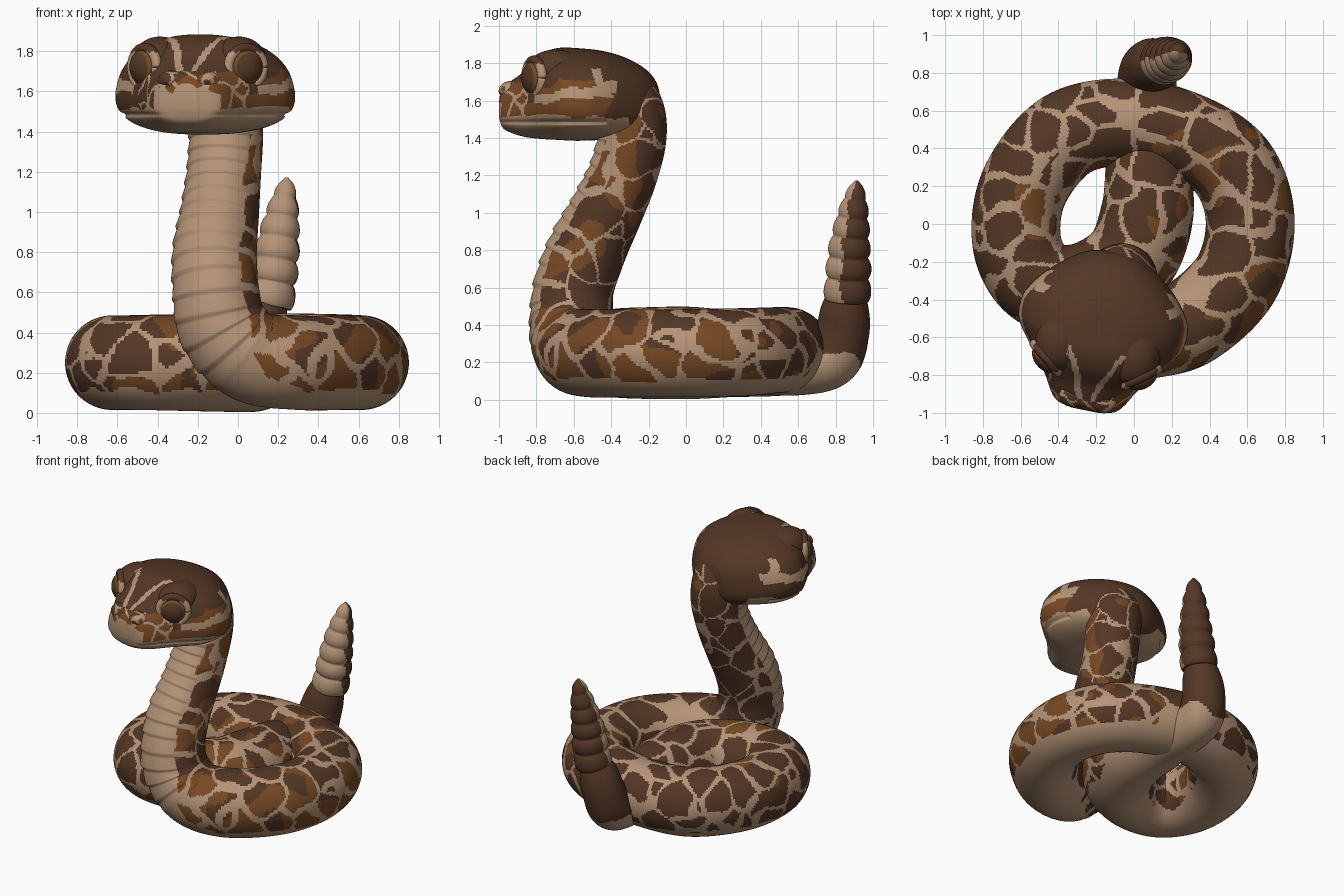
import bpy, bmesh, math
from mathutils import Vector, noise

if "Cube" in bpy.data.objects:
    bpy.data.objects.remove(bpy.data.objects["Cube"])

# Colours
def material(name, rgb):
    m = bpy.data.materials.new(name)
    m.diffuse_color = (*rgb, 1)
    m.use_nodes = True
    m.node_tree.nodes["Principled BSDF"].inputs["Base Color"].default_value = m.diffuse_color
    return m

MATS = [material("cream_scales", (0.46, 0.295, 0.185)),
        material("dark_brown_scales", (0.088, 0.038, 0.019)),
        material("rust_brown_scales", (0.185, 0.066, 0.018))]
CREAM, DARK, RUST = 0, 1, 2

def spline(pts, step):
    """Catmull-Rom through tuples of any length, about `step` apart."""
    out = []
    for k in range(len(pts) - 1):
        p = [pts[max(0, min(len(pts) - 1, k + o))] for o in (-1, 0, 1, 2)]
        n = max(2, math.ceil(math.dist(p[1][:3], p[2][:3]) / step))
        for j in range(n + (k == len(pts) - 2)):
            t = j / n
            out.append([0.5 * (2*b + (c - a)*t + (2*a - 5*b + 4*c - d)*t*t + (3*b - a - 3*c + d)*t**3)
                        for a, b, c, d in zip(*p)])
    return out

def skin(name, rings, colour):
    """Closed skin over rings; colour(centre, normal, ring, angle) picks the material."""
    n = len(rings[0])
    verts = [v for r in rings for v in r]
    faces = [(i*n + j, i*n + (j + 1) % n, (i + 1)*n + (j + 1) % n, (i + 1)*n + j)
             for i in range(len(rings) - 1) for j in range(n)]
    faces += [tuple(range(n)), tuple(range(len(verts) - n, len(verts)))]
    me = bpy.data.meshes.new(name)
    me.from_pydata(verts, [], faces)
    bm = bmesh.new()
    bm.from_mesh(me)
    bmesh.ops.recalc_face_normals(bm, faces=bm.faces)
    bm.to_mesh(me)
    bm.free()
    for m in MATS:
        me.materials.append(m)
    for f in me.polygons:
        f.use_smooth = True
        f.material_index = colour(f.center, f.normal, min(f.index // n, len(rings) - 1),
                                  (f.index % n + 0.5) / n * 2 * math.pi)
    ob = bpy.data.objects.new(name, me)
    bpy.context.collection.objects.link(ob)
    return ob

def tube(path, n, shape=lambda i, a: 1.0):
    """Rings around a path of (x, y, z, radius, dorsal direction)."""
    c = [Vector(p[:3]) for p in path]
    rings = []
    for i, p in enumerate(path):
        t = (c[min(i + 1, len(c) - 1)] - c[max(i - 1, 0)]).normalized()
        d = Vector(p[4:7])
        d = (d - t * d.dot(t)).normalized()
        s = t.cross(d)
        rings.append([c[i] + (d * math.cos(a) + s * math.sin(a)) * p[3] * shape(i, a)
                      for a in (j / n * 2 * math.pi for j in range(n))])
    return rings

def brown(co, nor):
    """Rust on the front-right flanks, dark elsewhere."""
    lean = nor.dot(Vector((0.6, -0.6, -0.2)))
    return RUST if noise.noise(co * 5.5) * 0.9 + lean * 0.65 > 0.24 else DARK

def blotches(co, nor, scale, gap):
    """Brown cells separated by cream seams."""
    p = co * scale
    p = p + noise.noise_vector(p * 1.3) * 0.28
    d, pts = noise.voronoi(p)
    e = (p - pts[1]).length - (p - pts[0]).length
    return CREAM if e < gap else brown(co, nor)

# Body: neck down, round the ring, through the middle and out at the back
U = (0, 0, 1)
N = (0.48, 0.88, 0)
body_path = spline([
    (-.11, -.38, 1.68, .16, .2, .9, .4), (-.08, -.31, 1.55, .19, .3, .95, .2),
    (-.06, -.29, 1.40, .185, *N), (-.07, -.34, 1.2, .185, *N), (-.09, -.43, 1.0, .195, *N),
    (-.115, -.53, .8, .21, *N), (-.11, -.60, .6, .215, *N), (-.07, -.61, .42, .225, .3, .9, .3),
    (.07, -.59, .28, .23, 0, .5, .8), (.30, -.52, .25, .235, *U), (.54, -.29, .25, .235, *U),
    (.615, .02, .25, .235, *U), (.52, .30, .255, .235, *U), (.27, .47, .265, .23, *U),
    (-.04, .54, .265, .23, *U), (-.36, .47, .255, .235, *U), (-.58, .20, .25, .235, *U),
    (-.62, -.10, .25, .235, *U), (-.50, -.31, .25, .235, *U), (-.27, -.34, .25, .24, *U),
    (-.03, -.20, .25, .245, *U), (.07, .06, .25, .245, *U), (.07, .36, .235, .215, *U),
    (.07, .62, .19, .165, *U), (.07, .78, .225, .155, 0, -.5, .8), (.09, .835, .36, .145, 0, -1, .2),
    (.12, .85, .48, .13, 0, -1, 0), (.15, .86, .57, .10, 0, -1, 0)], 0.0095)

travel = [0.0]
for a, b in zip(body_path, body_path[1:]):
    travel.append(travel[-1] + math.dist(a[:3], b[:3]))

def belly_plates(i, a):
    # overlapping plates across the neck front
    if travel[i] > 1.5 or math.cos(a) > -0.2:
        return 1.0
    w = min(1, (-0.2 - math.cos(a)) * 3)
    return 1 + w * 0.065 * ((travel[i] / 0.085) % 1.0 - 0.5)

def body_colour(co, nor, i, a):
    if co.y > 0.69 and travel[i] > 5:
        return CREAM if co.z < 0.2 + noise.noise(co * 6) * 0.08 else DARK
    low = max(0, min(1, (travel[i] - 1.15) / 0.35))
    if math.cos(a) < -0.38 - 0.22 * low + noise.noise(co * 7) * 0.14:
        return CREAM
    back = travel[i] < 1.2 and math.cos(a) > 0.2
    return blotches(co, nor, 4.6, 0.05 if back else 0.115)

skin("body", tube(body_path, 104, belly_plates), body_colour)

# Rattle: six shrinking beads
R = (0, -1, 0)
rattle_path = spline([(.15, .86, .53, .125, *R), (.17, .867, .65, .123, *R), (.19, .872, .78, .115, *R),
                      (.21, .885, .92, .097, *R), (.228, .9, 1.04, .073, *R), (.24, .91, 1.13, .042, *R),
                      (.243, .912, 1.172, .008, *R)], 0.008)

def beads(i, a):
    k = i / (len(rattle_path) - 1)
    return 0.84 + 0.18 * abs(math.sin(math.pi * 6 * k ** 1.12 + 0.25)) ** 0.6

skin("rattle", tube(rattle_path, 48, beads),
     lambda co, nor, i, a: CREAM if nor.y + nor.x * 0.25 < -0.12 + noise.noise(co * 7) * 0.3 else DARK)

# Head: lofted along its own axis, turned a little to one side
F = Vector((-.2, -.98, 0)).normalized()
S = Vector((-F.y, F.x, 0))
HEAD = Vector((-.17, -.55, 0))

def place(u, v, z):
    return HEAD + F * u + S * v + Vector((0, 0, z))

# forward, half width, bottom, top
sections = spline([(-.41, .04, 1.54, 1.62), (-.39, .14, 1.47, 1.70), (-.33, .24, 1.42, 1.77),
                   (-.22, .36, 1.40, 1.83), (-.10, .435, 1.39, 1.865), (.03, .435, 1.385, 1.88),
                   (.14, .365, 1.39, 1.88), (.23, .29, 1.395, 1.84), (.31, .235, 1.405, 1.76),
                   (.38, .195, 1.425, 1.71), (.425, .15, 1.45, 1.68), (.445, .07, 1.50, 1.64)], 0.008)

def power(x, e):
    return math.copysign(abs(x) ** e, x)

head_rings = []
for u, hw, lo, hi in sections:
    ring = []
    for j in range(150):
        a = j / 150 * 2 * math.pi
        h = power(math.sin(a), 0.82)
        z = (lo + hi) / 2 + (hi - lo) / 2 * h
        v = hw * power(math.cos(a), 0.82) * (1 - 0.13 * h)
        if u > -0.2:  # mouth groove
            v *= 1 - 0.05 * math.exp(-((z - 1.485) / 0.010) ** 2)
        ring.append(place(u, v, z))
    head_rings.append(ring)

def head_colour(co, nor, i=0, a=0):
    q = co - HEAD
    u, v, z = q.dot(F), q.dot(S), co.z
    wob = noise.noise(co * 8) * 0.03
    if z < 1.515 + wob and u > -0.3:
        return CREAM
    # cheek cream: behind the lips on the sides
    if u > 0.3 and abs(v) < 0.17 and z < 1.60 + wob:
        return CREAM
    # cream streak behind the eye, hooked upward at its rear
    if abs(v) > 0.2 and -0.25 < u < 0.2 and abs(z - 1.635 + u * 0.1 + wob) < 0.028:
        return CREAM
    if abs(v) > 0.15 and 1.61 < z < 1.77 and abs(u + 0.2 - (z - 1.65) * 0.5 + wob) < 0.026:
        return CREAM
    # cream lines from the snout over each brow
    if u > 0.12 and z > 1.7 and abs(abs(v) - 0.04 - (0.36 - u) * 0.45 + wob) < 0.016:
        return CREAM
    if u > 0.24 and z < 1.7:
        return blotches(co, nor, 8, 0.12)
    return DARK if z > 1.73 or nor.z > 0.5 else brown(co, nor)

skin("head", head_rings, head_colour)

# Rounded lumps and eyes, mirrored across the head
def lump(name, centre, radii, colour, axis=F):
    side = Vector((0, 0, 1)).cross(axis).normalized()
    rings = []
    for i in range(1, 28):
        t = math.pi * i / 28
        rings.append([centre + axis * (radii[0] * math.cos(t)) +
                      side * (radii[1] * math.sin(t) * math.cos(b)) +
                      Vector((0, 0, radii[2] * math.sin(t) * math.sin(b)))
                      for b in (j / 36 * 2 * math.pi for j in range(36))])
    return skin(name, rings, colour)

for k, label in ((1, "right"), (-1, "left")):
    axis = (F * 0.78 + S * 0.62 * k).normalized()
    eye = place(.205, .25 * k, 1.72)
    lump("brow_" + label, place(.11, .20 * k, 1.755), (.16, .135, .118), head_colour)
    lump("lip_" + label, place(.345, .09 * k, 1.555), (.095, .095, .06),
         lambda co, nor, i, a: CREAM)
    lump("nostril_ridge_" + label, place(.375, .085 * k, 1.655), (.065, .07, .05),
         lambda co, nor, i, a: blotches(co, nor, 9, 0.1))
    lump("nostril_" + label, place(.425, .10 * k, 1.65), (.016, .02, .017),
         lambda co, nor, i, a: DARK, (F + S * 0.3 * k).normalized())
    lump("eyeball_" + label, eye + axis * 0.01, (.065, .09, .09),
         lambda co, nor, i, a, ax=axis: DARK if nor.dot(ax) > 0.75 else RUST, axis)
    # eyelid rim
    side = Vector((0, 0, 1)).cross(axis).normalized()
    rim = []
    for j in range(49):
        b = j / 48 * 2 * math.pi
        o = side * math.cos(b) + Vector((0, 0, math.sin(b)))
        rim.append([*(eye + axis * 0.012 + o * 0.096), 0.026, *o])
    skin("eyelid_" + label, tube(rim, 12),
         lambda co, nor, i, a: CREAM if co.z < 1.795 else DARK)
